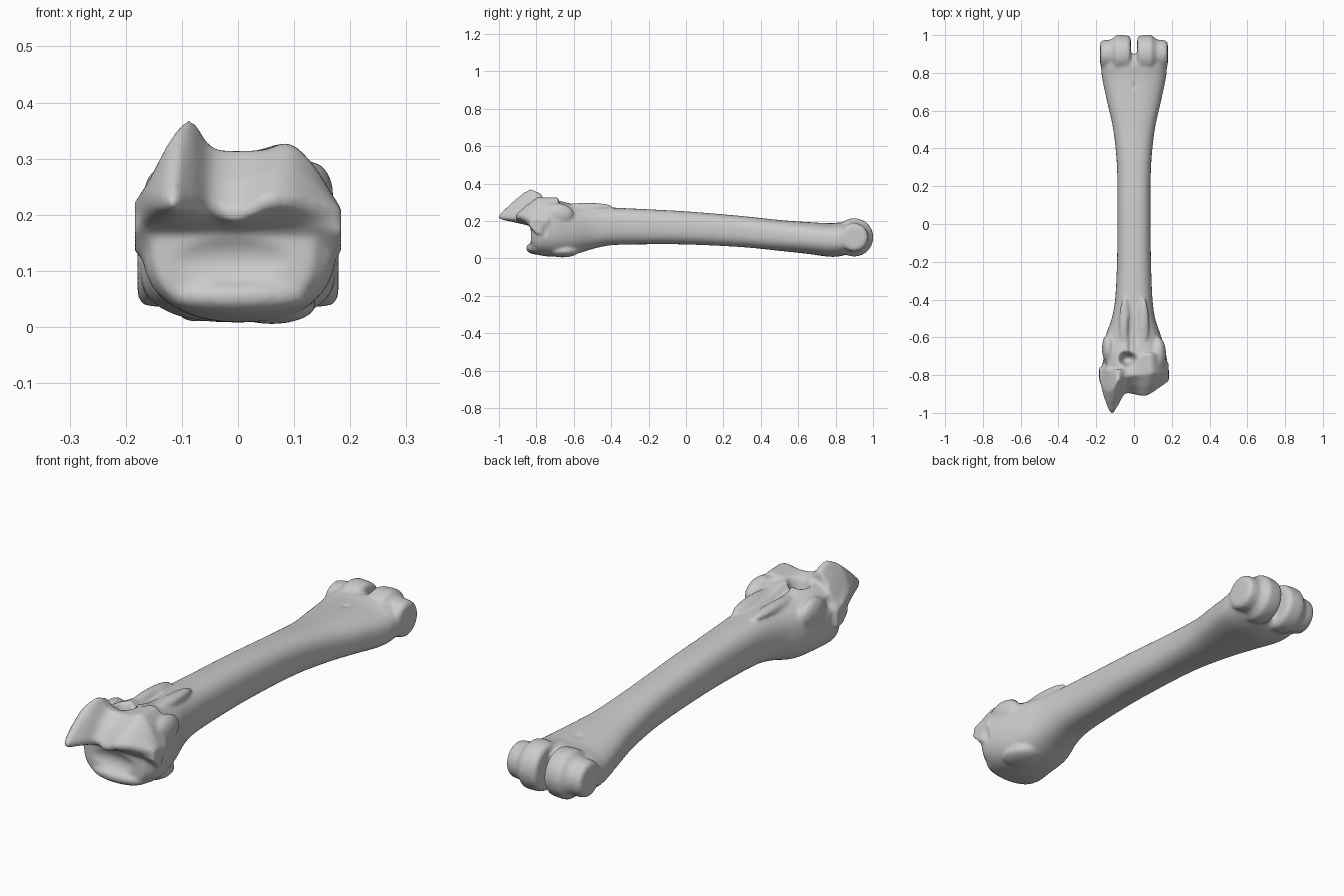
import bpy, bmesh, math
from mathutils import Vector


def hermite(rows, steps):
    """Smoothly resample a table whose first column is the position."""
    n, out = len(rows), []

    def slope(i, k):
        a, b = rows[max(i - 1, 0)], rows[min(i + 1, n - 1)]
        return (b[k] - a[k]) / (b[0] - a[0])
    for i in range(n - 1):
        a, b = rows[i], rows[i + 1]
        h = b[0] - a[0]
        for s in range(steps):
            t = s / steps
            row = [a[0] + h * t]
            for k in range(1, len(a)):
                row.append((2*t**3 - 3*t*t + 1) * a[k] + (t**3 - 2*t*t + t) * h * slope(i, k)
                           + (3*t*t - 2*t**3) * b[k] + (t**3 - t*t) * h * slope(i + 1, k))
            out.append(row)
    return out + [list(rows[-1])]


def loft(bm, rings):
    """Skin a list of equal-length closed rings and cap both ends."""
    vr = [[bm.verts.new(p) for p in r] for r in rings]
    n = len(vr[0])
    faces = [bm.faces.new((a[i], a[(i + 1) % n], b[(i + 1) % n], b[i]))
             for a, b in zip(vr, vr[1:]) for i in range(n)]
    faces += [bm.faces.new(vr[0][::-1]), bm.faces.new(vr[-1])]
    bmesh.ops.recalc_face_normals(bm, faces=faces)


def spow(v, e):
    return math.copysign(abs(v) ** e, v)


def blob(bm, c, r):
    """Ellipsoid with centre c and radii r."""
    vs = bmesh.ops.create_icosphere(bm, subdivisions=3, radius=1)["verts"]
    for v in vs:
        v.co = Vector([c[i] + v.co[i] * r[i] for i in range(3)])


def dent(mesh, c, r, axis, sign):
    """Push the skin along one axis until it lies on the far side of an ellipsoid."""
    for v in mesh.vertices:
        d = [(v.co[i] - c[i]) / r[i] for i in range(3)]
        side = sum(d[i] ** 2 for i in range(3) if i != axis)
        if side < 1 and side + d[axis] ** 2 < 1:
            v.co[axis] = c[axis] + sign * r[axis] * math.sqrt(1 - side)


bm = bmesh.new()

# shaft and flared ends: y, x left, x right, z bottom, z top, squareness
shaft = [
    (-0.83, -0.150, 0.135, 0.035, 0.270, 3.0),
    (-0.79, -0.172, 0.172, 0.018, 0.300, 2.7),
    (-0.70, -0.160, 0.172, 0.008, 0.310, 2.5),
    (-0.60, -0.152, 0.145, 0.020, 0.290, 2.4),
    (-0.50, -0.118, 0.112, 0.050, 0.280, 2.5),
    (-0.40, -0.100, 0.098, 0.070, 0.272, 2.6),
    (-0.20, -0.090, 0.090, 0.075, 0.262, 2.6),
    (0.00, -0.088, 0.088, 0.074, 0.251, 2.6),
    (0.30, -0.090, 0.090, 0.060, 0.226, 2.6),
    (0.50, -0.110, 0.110, 0.040, 0.205, 2.5),
    (0.65, -0.143, 0.143, 0.024, 0.194, 2.5),
    (0.78, -0.170, 0.170, 0.008, 0.188, 2.5),
    (0.85, -0.174, 0.174, 0.018, 0.192, 2.7),
    (0.90, -0.165, 0.165, 0.045, 0.170, 2.8),
]
rings = []
for y, xl, xr, zb, zt, n in hermite(shaft, 6):
    rings.append([((xl + xr) / 2 + (xr - xl) / 2 * spow(math.cos(a), 2 / n), y,
                   (zb + zt) / 2 + (zt - zb) / 2 * spow(math.sin(a), 2 / n))
                  for a in (math.tau * i / 40 for i in range(40))])
loft(bm, rings)

# lipped joint plate, lofted across x: x, lip y, lip z, top y, top z, back y, back z
plate = [
    (-0.184, -0.81, 0.200, -0.80, 0.225, -0.76, 0.20),
    (-0.160, -0.91, 0.212, -0.87, 0.260, -0.76, 0.25),
    (-0.120, -1.00, 0.210, -0.88, 0.335, -0.77, 0.31),
    (-0.085, -0.96, 0.210, -0.83, 0.372, -0.77, 0.345),
    (-0.050, -0.90, 0.205, -0.81, 0.325, -0.76, 0.31),
    (0.000, -0.90, 0.188, -0.80, 0.315, -0.75, 0.305),
    (0.050, -0.91, 0.212, -0.80, 0.316, -0.69, 0.32),
    (0.090, -0.895, 0.215, -0.79, 0.328, -0.68, 0.325),
    (0.130, -0.868, 0.208, -0.79, 0.295, -0.69, 0.285),
    (0.184, -0.83, 0.190, -0.80, 0.212, -0.74, 0.20),
]
rings = []
for x, ly, lz, ty, tz, by, bz in hermite(plate, 5):
    my, mz = (ly + ty) / 2 - 0.005, (lz + tz) / 2 + 0.012
    rings.append([(x, ly, lz), (x, ly - 0.002, lz + 0.02), (x, my, mz), (x, ty, tz),
                  (x, by, bz), (x, by, 0.13), (x, -0.80, 0.13), (x, -0.84, 0.175)])
loft(bm, rings)

# bumps around the joint end
blob(bm, (0.0, -0.80, 0.055), (0.13, 0.055, 0.035))
blob(bm, (-0.135, -0.66, 0.225), (0.035, 0.08, 0.06))
blob(bm, (0.13, -0.69, 0.235), (0.04, 0.09, 0.06))
blob(bm, (0.06, -0.66, 0.04), (0.08, 0.09, 0.035))

# ridges on both sides of the groove
for s in (-1, 1):
    blob(bm, (s * 0.05, -0.53, 0.275), (0.03, 0.14, 0.022))

# ridged rollers at the far end, turned about the x axis: x, radius
roller = [(0.017, 0.088), (0.03, 0.099), (0.065, 0.102), (0.092, 0.102), (0.108, 0.088),
          (0.122, 0.077), (0.15, 0.076), (0.172, 0.072), (0.179, 0.055)]
for s in (-1, 1):
    loft(bm, [[(s * x, 0.899 + r * math.cos(a), 0.112 + r * math.sin(a))
               for a in (math.tau * i / 48 for i in range(48))] for x, r in roller])

me = bpy.data.meshes.new("long_bone")
bm.to_mesh(me)
bm.free()
bone = bpy.data.objects.new("long_bone", me)
bpy.context.collection.objects.link(bone)
bpy.context.view_layer.objects.active = bone
bone.select_set(True)

# fuse all parts into one skin
fuse = bone.modifiers.new("fuse", "REMESH")
fuse.mode = "VOXEL"
fuse.voxel_size = 0.008
bpy.ops.object.modifier_apply(modifier="fuse")

# hollows: vessel hole, groove, front channel, side notches, small far pit
for hollow in [((-0.035, -0.715, 0.31), (0.042, 0.036, 0.09), 2, -1),
               ((-0.015, -0.57, 0.305), (0.022, 0.13, 0.035), 2, -1),
               ((-0.01, -0.87, 0.12), (0.15, 0.055, 0.055), 1, 1),
               ((-0.185, -0.745, 0.26), (0.045, 0.025, 0.06), 0, 1),
               ((0.205, -0.75, 0.13), (0.035, 0.03, 0.07), 0, -1),
               ((0.0, 0.73, 0.197), (0.014, 0.025, 0.016), 2, -1)]:
    dent(bone.data, *hollow)

# soften all joins
soft = bone.modifiers.new("soften", "SMOOTH")
soft.factor = 0.5
soft.iterations = 6
for p in bone.data.polygons:
    p.use_smooth = True
